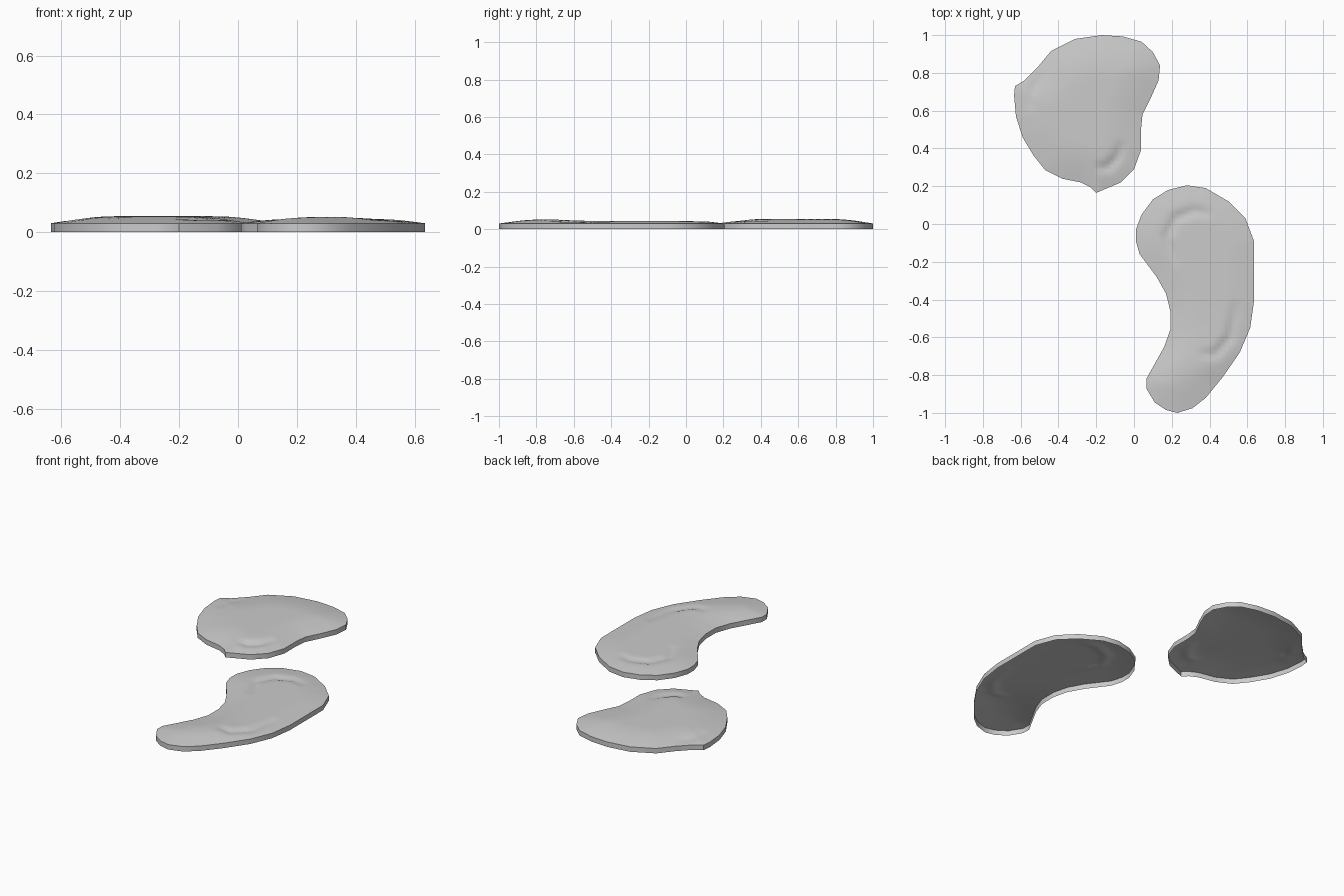
import bpy, bmesh, math
from mathutils import Vector, geometry

if "Cube" in bpy.data.objects:
    bpy.data.objects.remove(bpy.data.objects["Cube"])

gray = bpy.data.materials.new("light_gray")
gray.diffuse_color = (0.6, 0.6, 0.6, 1)
gray.use_nodes = True
gray.node_tree.nodes["Principled BSDF"].inputs["Base Color"].default_value = gray.diffuse_color

RIM = 0.03      # height of the vertical edge
STEP = 0.02     # spacing of the surface grid


def seg_dist(p, a, b):
    """Distance from p to segment ab, and position along it."""
    ab = b - a
    t = max(0, min(1, (p - a).dot(ab) / ab.length_squared))
    return (p - a - ab * t).length, t


def inside(p, poly):
    hit = False
    for a, b in zip(poly, poly[1:] + poly[:1]):
        if (a.y > p.y) != (b.y > p.y) and p.x < a.x + (p.y - a.y) * (b.x - a.x) / (b.y - a.y):
            hit = not hit
    return hit


def edge_dist(p, poly):
    return min(seg_dist(p, a, b)[0] for a, b in zip(poly, poly[1:] + poly[:1]))


def groove(p, arc, depth):
    """Crescent dent that fades at both ends."""
    n = len(arc) - 1
    d, s = min((seg_dist(p, arc[i], arc[i + 1])[0],
                (i + seg_dist(p, arc[i], arc[i + 1])[1]) / n) for i in range(n))
    return depth * math.sin(math.pi * s) ** 0.6 * math.exp(-(d / 0.022) ** 2) if 0 < s < 1 else 0


def puddle(name, outline, arcs, crown, slope):
    poly = [Vector(p) for p in outline]
    arcs = [([Vector(p) for p in a], d) for a, d in arcs]
    pts = list(poly)
    xs, ys = [p.x for p in poly], [p.y for p in poly]
    for j in range(int((max(ys) - min(ys)) / STEP) + 1):
        for i in range(int((max(xs) - min(xs)) / STEP) + 1):
            p = Vector((min(xs) + i * STEP, min(ys) + j * STEP))
            if inside(p, poly) and edge_dist(p, poly) > STEP * 0.6:
                pts.append(p)
    n = len(poly)
    edges = [(i, (i + 1) % n) for i in range(n)]
    verts, _, faces, *_ = geometry.delaunay_2d_cdt(pts, edges, [], 1, 1e-5)
    bm = bmesh.new()
    # domed top surface with crescent dents
    bv = []
    for v in verts:
        d = edge_dist(v, poly)
        t = min(1, d / slope)
        z = RIM + (crown(v) - RIM) * math.sin(t * math.pi / 2)
        z -= min(1, d / 0.05) * sum(groove(v, a, dep) for a, dep in arcs)
        bv.append(bm.verts.new((v.x, v.y, z)))
    for f in faces:
        face = bm.faces.new([bv[i] for i in f])
        face.normal_update()
        if face.normal.z < 0:
            face.normal_flip()
    # vertical skirt, open underneath
    rim = [e for e in bm.edges if e.is_boundary]
    new = bmesh.ops.extrude_edge_only(bm, edges=rim)["geom"]
    for v in new:
        if isinstance(v, bmesh.types.BMVert):
            v.co.z = 0
    bmesh.ops.recalc_face_normals(bm, faces=bm.faces)
    bm.faces.ensure_lookup_table()
    if sum(f.normal.z for f in bm.faces) < 0:
        bmesh.ops.reverse_faces(bm, faces=bm.faces)
    me = bpy.data.meshes.new(name)
    bm.to_mesh(me)
    bm.free()
    me.materials.append(gray)
    ob = bpy.data.objects.new(name, me)
    bpy.context.collection.objects.link(ob)
    bpy.ops.object.select_all(action='DESELECT')
    ob.select_set(True)
    bpy.context.view_layer.objects.active = ob
    bpy.ops.object.shade_smooth_by_angle(angle=math.radians(40))


# rounded puddle at the back left
puddle("round_puddle", [
    (-.635, .68), (-.63, .73), (-.58, .76), (-.51, .83), (-.44, .915), (-.31, .98),
    (-.17, 1), (-.06, .993), (.04, .965), (.1, .91), (.138, .84), (.13, .76),
    (.09, .67), (.045, .58), (.037, .5), (.037, .39), (0, .29), (-.07, .22),
    (-.2, .165), (-.23, .195), (-.28, .22), (-.38, .24), (-.47, .285),
    (-.53, .36), (-.59, .46), (-.625, .57)],
    [([(-.21, .295), (-.14, .3), (-.09, .35), (-.06, .44)], .014),
     ([(-.55, .6), (-.545, .7), (-.49, .8)], .007)],
    lambda v: .054, .22)

# bean-shaped puddle at the front right
puddle("bean_puddle", [
    (.28, .205), (.38, .19), (.5, .12), (.59, .03), (.635, -.09), (.635, -.41),
    (.615, -.55), (.56, -.68), (.47, -.81), (.38, -.92), (.31, -.975), (.23, -1),
    (.17, -.985), (.11, -.945), (.065, -.87), (.065, -.82), (.11, -.74),
    (.16, -.65), (.192, -.56), (.192, -.46), (.17, -.37), (.12, -.28),
    (.03, -.16), (.01, -.09), (.01, -.03), (.04, .05), (.1, .13), (.18, .18)],
    [([(.42, .05), (.32, .07), (.22, .03), (.17, -.07), (.23, -.22)], .012),
     ([(.34, -.69), (.43, -.69), (.51, -.6), (.54, -.4)], .012)],
    lambda v: .044 + .008 * math.exp(-((v.y + .75) / .14) ** 2), .16)
